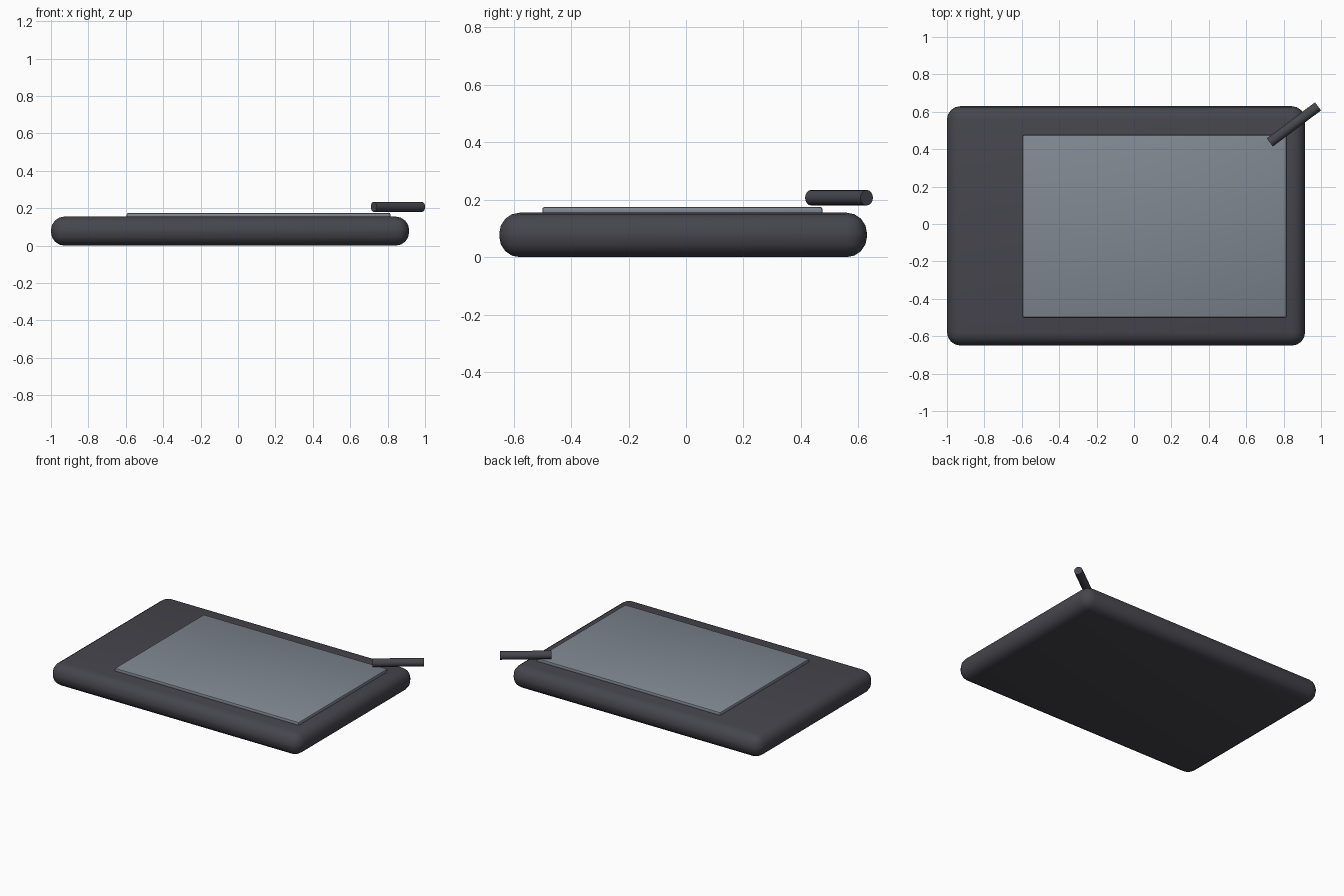
import bpy, math
from mathutils import Vector

if "Cube" in bpy.data.objects:
    bpy.data.objects.remove(bpy.data.objects["Cube"])


def material(name, rgb):
    m = bpy.data.materials.new(name)
    m.diffuse_color = (*rgb, 1)
    m.use_nodes = True
    m.node_tree.nodes["Principled BSDF"].inputs["Base Color"].default_value = m.diffuse_color
    return m


charcoal = material("charcoal plastic", (0.060, 0.060, 0.074))
grey = material("grey active surface", (0.215, 0.245, 0.285))


def finish(obj, name, mat, bevel=0, segments=1):
    """Name, colour, bevel and smooth one part."""
    obj.name = name
    obj.data.materials.append(mat)
    if bevel:
        mod = obj.modifiers.new("rounding", 'BEVEL')
        mod.width, mod.segments = bevel, segments
        bpy.ops.object.modifier_apply(modifier=mod.name)
    bpy.ops.object.shade_smooth_by_angle(angle=math.radians(35))


def box(name, lo, hi, mat, bevel, segments):
    lo, hi = Vector(lo), Vector(hi)
    bpy.ops.mesh.primitive_cube_add(size=1, location=(lo + hi) / 2)
    obj = bpy.context.object
    obj.scale = hi - lo
    bpy.ops.object.transform_apply(location=False, rotation=False, scale=True)
    finish(obj, name, mat, bevel, segments)


# rounded slab and thin drawing area, offset to the right
box("tablet_body", (-1.0, -0.65, 0.0), (0.915, 0.63, 0.155), charcoal, 0.072, 4)
box("drawing_area", (-0.595, -0.5, 0.145), (0.815, 0.475, 0.175), grey, 0.008, 2)

# pen stub hovering over the back right corner
start, end = Vector((0.726, 0.436, 0.207)), Vector((0.984, 0.629, 0.207))
axis = end - start
bpy.ops.mesh.primitive_cylinder_add(
    vertices=16, radius=0.027, depth=axis.length, location=(start + end) / 2,
    rotation=axis.to_track_quat('Z', 'Y').to_euler())
finish(bpy.context.object, "pen", charcoal)
